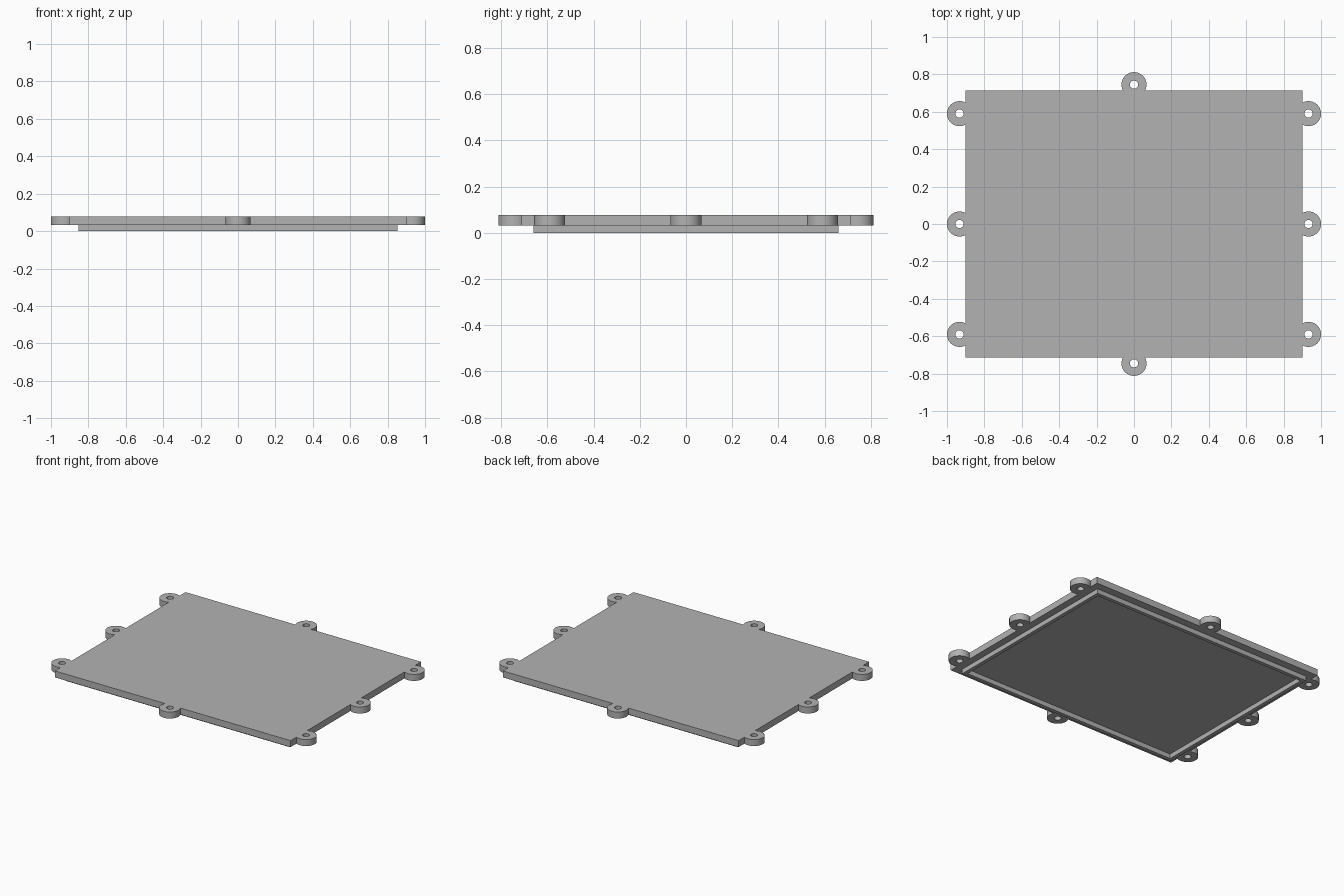
import bpy
from math import radians, cos, sin, acos, pi
from mathutils import Vector

cube = bpy.data.objects.get("Cube")
if cube:
    bpy.data.objects.remove(cube, do_unlink=True)

HALF_X, HALF_Y = 0.901, 0.713      # plate half sizes
BOTTOM, TOP = 0.032, 0.077         # plate underside and top
EAR_R, HOLE_R, EAR_OUT = 0.067, 0.022, 0.032
EAR_Y = 0.59                       # spacing of the side ears

grey = bpy.data.materials.new("plain grey")
grey.use_nodes = True
colour = (0.45, 0.45, 0.45, 1)
grey.diffuse_color = colour
grey.node_tree.nodes["Principled BSDF"].inputs["Base Color"].default_value = colour


def arc(centre, radius, start, end, steps):
    return [centre + radius * Vector((cos(a), sin(a))) for a in
            (start + (end - start) * i / steps for i in range(steps + 1))]


def rectangle(x, y):
    return [Vector(p) for p in ((x, -y), (x, y), (-x, y), (-x, -y))]


def extrude_loops(name, loops, low, high):
    """Fill closed loops (inner ones become holes) and extrude them from low to high."""
    curve = bpy.data.curves.new(name, "CURVE")
    curve.dimensions, curve.fill_mode = "2D", "BOTH"
    curve.extrude = (high - low) / 2
    for loop in loops:
        spline = curve.splines.new("POLY")
        spline.points.add(len(loop) - 1)
        for point, p in zip(spline.points, loop):
            point.co = (p.x, p.y, 0, 1)
        spline.use_cyclic_u = True
    obj = bpy.data.objects.new(name, curve)
    bpy.context.collection.objects.link(obj)
    obj.location.z = (low + high) / 2
    bpy.ops.object.select_all(action="DESELECT")
    obj.select_set(True)
    bpy.context.view_layer.objects.active = obj
    bpy.ops.object.convert(target="MESH")
    obj = bpy.context.object
    obj.data.materials.clear()
    obj.data.materials.append(grey)
    bpy.ops.object.shade_smooth_by_angle(angle=radians(30))
    return obj


# Plate outline, counter-clockwise, with a round screw ear at each position
sides = [(0, HALF_X, HALF_Y, (-EAR_Y, 0, EAR_Y)), (pi / 2, HALF_Y, HALF_X, (0,)),
         (pi, HALF_X, HALF_Y, (-EAR_Y, 0, EAR_Y)), (3 * pi / 2, HALF_Y, HALF_X, (0,))]
sweep = acos(-EAR_OUT / EAR_R)
outline, holes = [], []
for turn, distance, half_length, positions in sides:
    out = Vector((cos(turn), sin(turn)))
    along = Vector((-out.y, out.x))
    outline.append(out * distance - along * half_length)
    for position in positions:
        centre = out * (distance + EAR_OUT) + along * position
        outline += arc(centre, EAR_R, turn - sweep, turn + sweep, 36)
        holes.append(arc(centre, HOLE_R, 0, 2 * pi, 32)[:-1])
extrude_loops("cover_plate", [outline] + holes, BOTTOM, TOP)

# Locating rim under the plate
extrude_loops("locating_rim", [rectangle(0.853, 0.66), rectangle(0.828, 0.635)],
              0, BOTTOM + 0.001)
